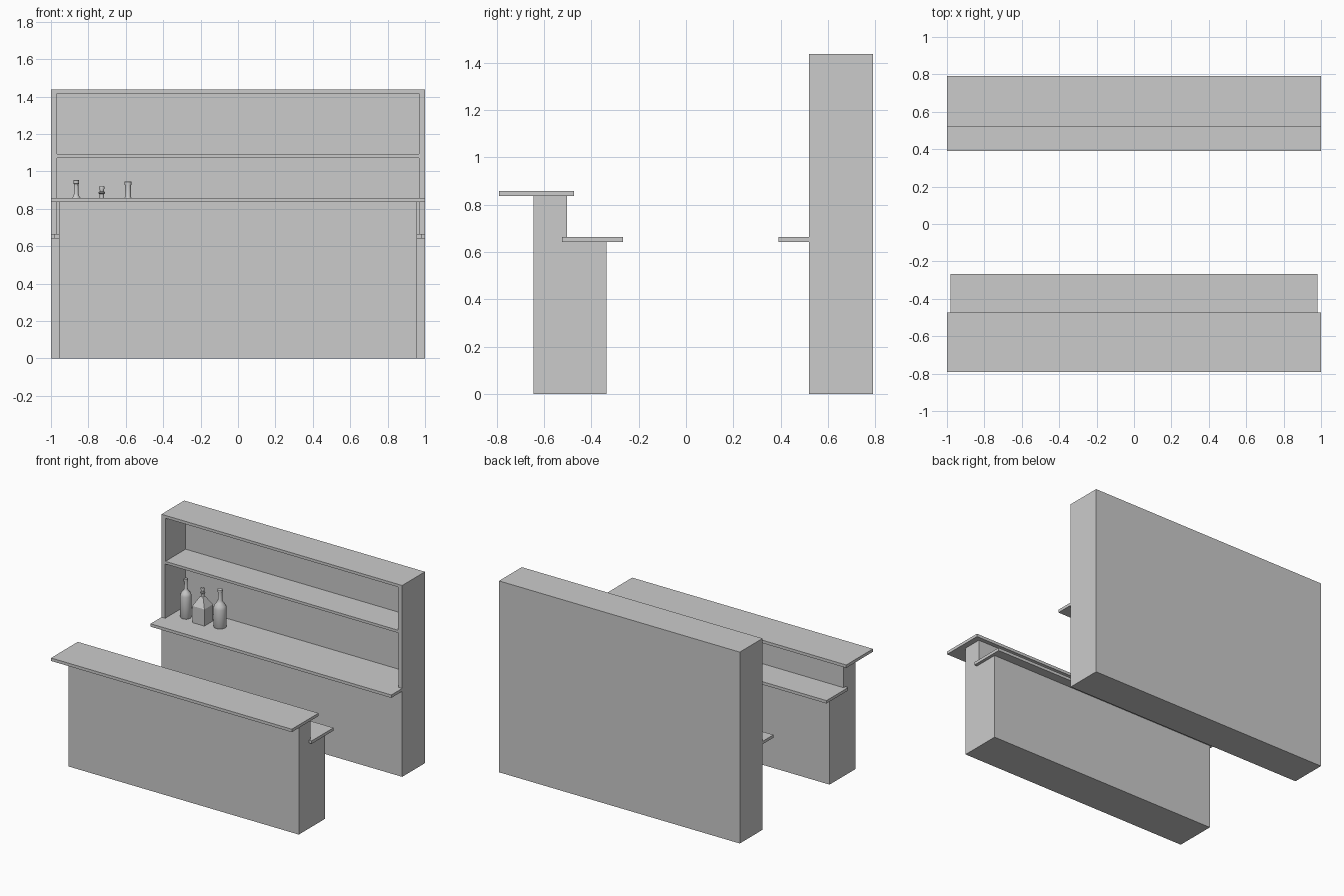
import bpy, bmesh, math

if "Cube" in bpy.data.objects:
    bpy.data.objects.remove(bpy.data.objects["Cube"])


def mesh_object(name, bm):
    bmesh.ops.recalc_face_normals(bm, faces=bm.faces)
    me = bpy.data.meshes.new(name)
    bm.to_mesh(me)
    bm.free()
    ob = bpy.data.objects.new(name, me)
    bpy.context.collection.objects.link(ob)
    return ob


def extrude_x(name, profile, half):
    """Extrude a (y, z) profile from -half to +half along x."""
    bm = bmesh.new()
    face = bm.faces.new([bm.verts.new((-half, y, z)) for y, z in profile])
    ext = bmesh.ops.extrude_face_region(bm, geom=[face])
    verts = [v for v in ext["geom"] if isinstance(v, bmesh.types.BMVert)]
    bmesh.ops.translate(bm, verts=verts, vec=(2 * half, 0, 0))
    return mesh_object(name, bm)


def slab(name, half, y0, y1, z0, z1):
    return extrude_x(name, [(y0, z0), (y1, z0), (y1, z1), (y0, z1)], half)


def bottle(name, x, y, base, profile, sides, turn=0.0):
    """Stack rings of (radius, height[, sides stay constant]) into a closed vessel."""
    bm = bmesh.new()
    rings = []
    for r, h in profile:
        rings.append([bm.verts.new((r * math.cos(turn + 2 * math.pi * i / sides),
                                    r * math.sin(turn + 2 * math.pi * i / sides), h))
                      for i in range(sides)])
    for a, b in zip(rings, rings[1:]):
        for i in range(sides):
            j = (i + 1) % sides
            bm.faces.new((a[i], a[j], b[j], b[i]))
    bm.faces.new(rings[0])
    bm.faces.new(rings[-1])
    ob = mesh_object(name, bm)
    ob.location = (x, y, base)
    if sides > 4:
        bpy.context.view_layer.objects.active = ob
        ob.select_set(True)
        bpy.ops.object.shade_smooth_by_angle(angle=math.radians(35))
        ob.select_set(False)
    return ob


# Front counter: stepped body with two overhanging tops
extrude_x("counter_body", [(-0.645, 0), (-0.337, 0), (-0.337, 0.643), (-0.504, 0.643),
                           (-0.504, 0.836), (-0.645, 0.836)], 0.957)
slab("counter_top", 1.0, -0.79, -0.473, 0.836, 0.858)
slab("work_surface", 0.98, -0.525, -0.267, 0.642, 0.664)

# Back cabinet with two recessed display bays
cabinet = slab("back_cabinet", 1.0, 0.52, 0.79, 0, 1.437)
bays = [slab("lower_bay_cutter", 0.969, 0.4, 0.76, 0.664, 1.072),
        slab("upper_bay_cutter", 0.967, 0.4, 0.76, 1.092, 1.416)]
for bay in bays:
    mod = cabinet.modifiers.new("bay", 'BOOLEAN')
    mod.operation = 'DIFFERENCE'
    mod.solver = 'EXACT'
    mod.object = bay
bpy.context.view_layer.objects.active = cabinet
for mod in list(cabinet.modifiers):
    bpy.ops.object.modifier_apply(modifier=mod.name)
for bay in bays:
    bpy.data.objects.remove(bay)

# Shelf projecting from the cabinet front
slab("back_shelf", 1.0, 0.391, 0.52, 0.642, 0.664)

# Bottles standing in the lower bay
bottle("tall_bottle", -0.865, 0.617, 0.664,
       [(0.036, 0), (0.039, 0.006), (0.039, 0.165), (0.033, 0.185), (0.018, 0.2),
        (0.012, 0.215), (0.011, 0.268), (0.015, 0.27), (0.015, 0.288), (0.012, 0.291)], 16)
bottle("round_bottle", -0.588, 0.627, 0.664,
       [(0.043, 0), (0.046, 0.006), (0.046, 0.14), (0.04, 0.162), (0.024, 0.182),
        (0.016, 0.2), (0.015, 0.262), (0.019, 0.264), (0.019, 0.28), (0.015, 0.282)], 16)
bottle("square_decanter", -0.728, 0.62, 0.664,
       [(0.071, 0), (0.071, 0.125), (0.018, 0.192)], 4, math.pi / 4)
bottle("decanter_neck", -0.728, 0.62, 0.664,
       [(0.012, 0.18), (0.012, 0.215), (0.018, 0.219), (0.018, 0.226), (0.01, 0.228),
        (0.015, 0.25), (0.012, 0.257)], 12)
